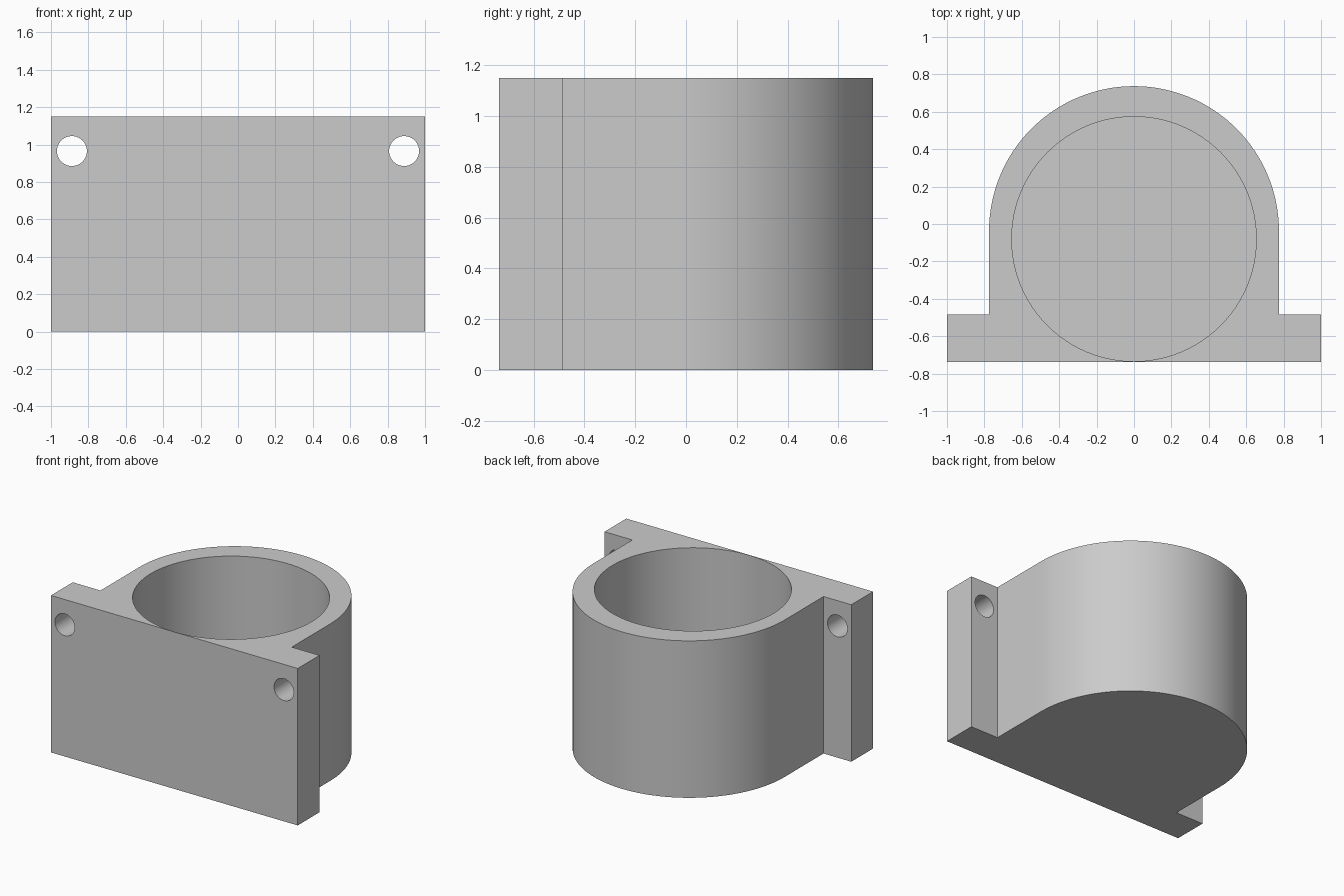
import bpy, bmesh
from math import pi, sin, cos, radians

cube = bpy.data.objects.get("Cube")
if cube:
    bpy.data.objects.remove(cube, do_unlink=True)

HEIGHT, FRONT, FLANGE_BACK = 1.15, -0.737, -0.485
OUTER_R, OUTER_Y = 0.775, -0.038
BORE_R, BORE_Y, FLOOR = 0.654, -0.08, 0.12

grey = bpy.data.materials.new("light grey")
grey.use_nodes = True
colour = (0.6, 0.6, 0.6, 1)
grey.diffuse_color = colour
grey.node_tree.nodes["Principled BSDF"].inputs["Base Color"].default_value = colour


def extrude_profile(name, points, height):
    """Solid prism from a flat outline."""
    bm = bmesh.new()
    face = bm.faces.new([bm.verts.new((x, y, 0)) for x, y in points])
    result = bmesh.ops.extrude_face_region(bm, geom=[face])
    top = [v for v in result["geom"] if isinstance(v, bmesh.types.BMVert)]
    bmesh.ops.translate(bm, verts=top, vec=(0, 0, height))
    bmesh.ops.recalc_face_normals(bm, faces=bm.faces)
    mesh = bpy.data.meshes.new(name)
    bm.to_mesh(mesh)
    bm.free()
    obj = bpy.data.objects.new(name, mesh)
    bpy.context.collection.objects.link(obj)
    mesh.materials.append(grey)
    return obj


def cut_cylinder(target, radius, depth, location, rotation=(0, 0, 0)):
    """Subtract a cylinder from the target, then discard the cutter."""
    bpy.ops.mesh.primitive_cylinder_add(vertices=96, radius=radius, depth=depth,
                                        location=location, rotation=rotation)
    cutter = bpy.context.object
    cutter.hide_render = True
    cutter.data.materials.append(grey)
    mod = target.modifiers.new("cut", 'BOOLEAN')
    mod.operation, mod.solver, mod.object = 'DIFFERENCE', 'EXACT', cutter
    bpy.context.view_layer.objects.active = target
    bpy.ops.object.modifier_apply(modifier=mod.name)
    bpy.data.objects.remove(cutter, do_unlink=True)


# Body outline: mounting flange, straight sides and rounded back
steps = 64
arc = [(OUTER_R * cos(pi * i / steps), OUTER_Y + OUTER_R * sin(pi * i / steps))
       for i in range(steps + 1)]
outline = [(-1, FRONT), (1, FRONT), (1, FLANGE_BACK), (OUTER_R, FLANGE_BACK),
           *arc, (-OUTER_R, FLANGE_BACK), (-1, FLANGE_BACK)]
holder = extrude_profile("cup_holder_bracket", outline, HEIGHT)

# Blind bore, open at the top
cut_cylinder(holder, BORE_R, HEIGHT, (0, BORE_Y, FLOOR + HEIGHT / 2))

# Screw holes through both flange ends
for side in (-1, 1):
    cut_cylinder(holder, 0.08, 0.6, (side * 0.888, -0.6, 0.965), (pi / 2, 0, 0))

# Smooth curved walls, crisp edges
bpy.ops.object.select_all(action='DESELECT')
holder.select_set(True)
bpy.context.view_layer.objects.active = holder
bpy.ops.object.shade_smooth_by_angle(angle=radians(30))
